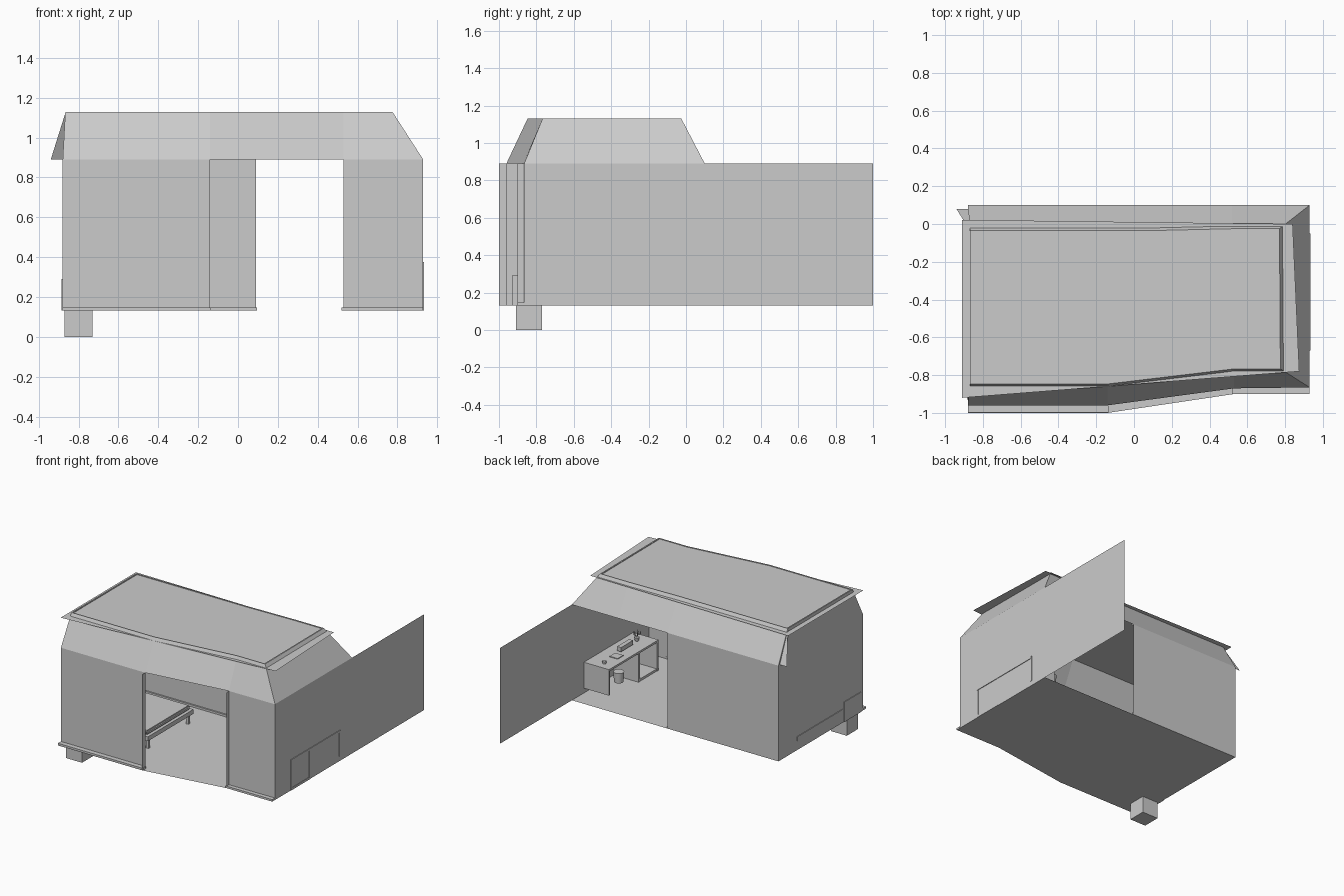
import bpy, bmesh, math
from mathutils import Vector

if "Cube" in bpy.data.objects:
    bpy.data.objects.remove(bpy.data.objects["Cube"])


def mesh(name, verts, faces):
    me = bpy.data.meshes.new(name)
    me.from_pydata(verts, [], faces)
    ob = bpy.data.objects.new(name, me)
    bpy.context.collection.objects.link(ob)
    return ob


def panel(name, *pts):
    return mesh(name, pts, [range(len(pts))])


def strip(name, low, high):
    """Sheet joining two polylines with the same number of points."""
    n = len(low)
    return mesh(name, list(low) + list(high),
                [(i, i + 1, n + i + 1, n + i) for i in range(n - 1)])


def lift(pts, z):
    return [(x, y, z) for x, y in pts]


def box(name, x0, x1, y0, y1, z0, z1, bevel=0):
    bm = bmesh.new()
    bmesh.ops.create_cube(bm, size=1)
    for v in bm.verts:
        v.co = ((x0 + x1) / 2 + v.co.x * (x1 - x0),
                (y0 + y1) / 2 + v.co.y * (y1 - y0),
                (z0 + z1) / 2 + v.co.z * (z1 - z0))
    if bevel:
        bmesh.ops.bevel(bm, geom=bm.edges[:], offset=bevel, segments=2, affect='EDGES')
    ob = mesh(name, [], [])
    bm.to_mesh(ob.data)
    bm.free()
    return ob


def cone(name, x, y, z0, z1, r0, r1, n=16):
    bpy.ops.mesh.primitive_cone_add(vertices=n, radius1=r0, radius2=r1, depth=z1 - z0,
                                    location=(x, y, (z0 + z1) / 2))
    ob = bpy.context.object
    ob.name = name
    bpy.ops.object.shade_smooth_by_angle()
    return ob


F, W, T = 0.132, 0.89, 1.13     # floor, wall top, roof top
L, R, B = -0.88, 0.93, 0.10     # left, right, back
front = [(L, -0.96), (-0.14, -0.96), (0.53, -0.87), (R, -0.865)]
deck = [(L, -1.0), (-0.14, -1.0), (0.53, -0.9), (R, -0.9)]
top_front = [(-0.867, -0.847), (-0.14, -0.847), (0.53, -0.767), (0.775, -0.767)]
top_back = [(-0.867, -0.035), (0.09, -0.035), (0.52, -0.025), (0.77, -0.025)]

# floor and support block
panel("floor", *lift(deck, F), (R, B, F), (L, B, F))
box("support_block", -0.87, -0.73, -0.91, -0.77, 0, F)

# walls
for name, a, b in (("front_wall_left", front[0], front[1]),
                   ("front_wall_right", front[2], front[3]),
                   ("back_wall", (L, B), (0.09, B)),
                   ("long_right_wall", front[3], (R, 1.0))):
    strip(name, lift([a, b], F), lift([a, b], W))
panel("left_gable_wall", (L, -0.96, F), (L, B, F), (L, B, W), (-0.867, -0.035, T),
      (-0.867, -0.847, T), (L, -0.96, W))

# door jamb fins at the angled opening, and sills along the wall feet
for i in (1, 2):
    pair = [front[i], deck[i]]
    strip("door_jamb", lift(pair, F), lift(pair, W))
box("front_sill_left", L, -0.135, -0.998, -0.96, F, 0.148)
box("front_sill_right", 0.52, R, -0.9, -0.866, F, 0.148)
box("back_sill", L, 0.095, B - 0.012, B, F, 0.148)

# roof slopes
strip("front_roof_slope", lift(front, W), lift(top_front, T))
strip("back_roof_slope", lift([(L, B), (0.09, B), (0.52, B), (R, B)], W), lift(top_back, T))
strip("right_roof_slope", lift([front[3], (R, B)], W), lift([top_front[3], top_back[3]], T))
panel("back_roof_liner", (-0.94, 0.08, W), (0.09, 0.085, W), (0.09, -0.037, T - 0.01),
      (-0.868, -0.037, T - 0.01))

# flat roof top, its thin raised rim, and the wide eave sheet
panel("roof_top", *lift(top_front, T - 0.006), *lift(top_back[::-1], T - 0.006))
ring = top_front + top_back[::-1]
c = Vector((-0.05, -0.44))
inner = [tuple(c + (Vector(p) - c) * 0.988) for p in ring]
strip("roof_rim", lift(ring + ring[:1], T), lift(inner + inner[:1], T))
strip("roof_rim_inside", lift(inner + inner[:1], T), lift(inner + inner[:1], T - 0.006))
eave = [(-0.91, -0.92), (0.875, -0.78), (0.84, 0.0), (-0.91, 0.022)]
panel("eave_sheet", *lift(eave, 1.105))

# bed
box("bed_frame", -0.885, -0.30, -0.70, -0.13, 0.205, 0.24)
box("mattress", -0.87, -0.315, -0.685, -0.145, 0.24, 0.275, 0.01)
box("pillow", -0.86, -0.74, -0.58, -0.25, 0.275, 0.305, 0.012)
for x in (-0.85, -0.325):
    for y in (-0.66, -0.16):
        box("bed_leg", x - 0.01, x + 0.01, y - 0.01, y + 0.01, F, 0.205)

# bedside table with lamp
box("bedside_table", -0.885, -0.77, -0.93, -0.72, F, 0.29)
cone("lamp_stem", -0.83, -0.83, 0.29, 0.37, 0.008, 0.008)
cone("lamp_shade", -0.83, -0.83, 0.36, 0.43, 0.045, 0.025)

# desk with end panels and a cupboard bay
box("desk_top", 0.71, 0.935, -0.67, -0.05, 0.36, 0.376)
for y in (-0.67, -0.44, -0.065):
    box("desk_panel", 0.712, 0.933, y, y + 0.015, 0.17 if y > -0.1 else F, 0.36)
box("desk_shelf", 0.715, 0.933, -0.66, -0.44, F, 0.15)

# stool seat
cone("stool_seat", 0.68, -0.13, 0.26, 0.34, 0.035, 0.04)

# things on the desk
box("monitor", 0.80, 0.835, -0.48, -0.33, 0.386, 0.42)
box("notebook", 0.76, 0.83, -0.30, -0.23, 0.376, 0.382)
cone("cup", 0.80, -0.12, 0.376, 0.395, 0.014, 0.016)
cone("plant_pot", 0.83, -0.57, 0.376, 0.405, 0.014, 0.02)
for k in range(5):
    a = k * math.tau / 5
    x, y = 0.83 + 0.025 * math.cos(a), -0.57 + 0.025 * math.sin(a)
    panel("plant_leaf", (0.83, -0.57, 0.405), (x, y - 0.008, 0.43), (x, y, 0.455), (x, y + 0.008, 0.43))
